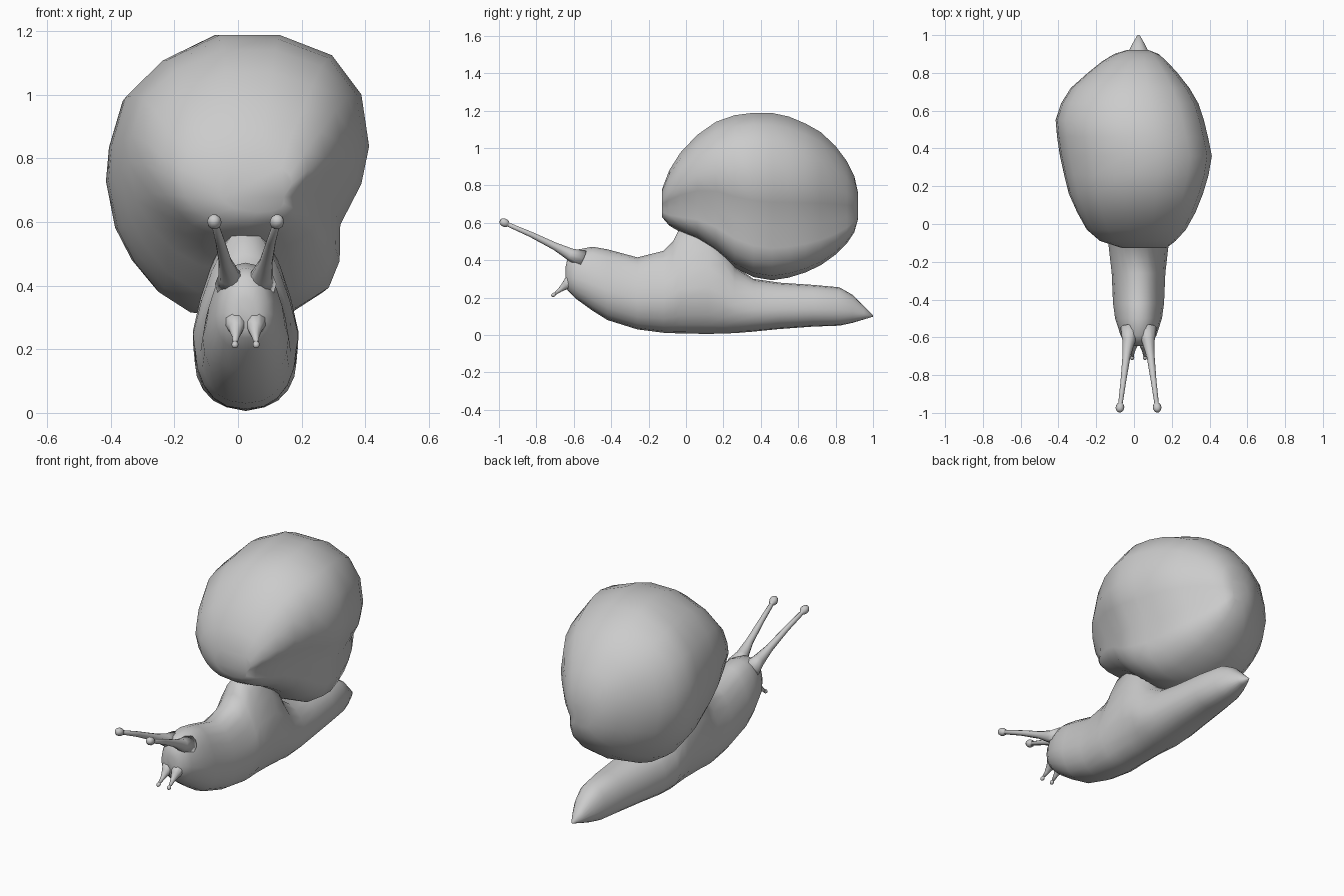
import bpy, bmesh, math
from mathutils import Vector

CX = 0.024  # the animal's midline

mat = bpy.data.materials.new("plain grey")
mat.diffuse_color = (0.6, 0.6, 0.6, 1)


def finish(name, bm):
    """Turn a bmesh into a smooth-shaded object."""
    bmesh.ops.recalc_face_normals(bm, faces=bm.faces)
    mesh = bpy.data.meshes.new(name)
    bm.to_mesh(mesh)
    bm.free()
    mesh.materials.append(mat)
    mesh.polygons.foreach_set("use_smooth", [True] * len(mesh.polygons))
    ob = bpy.data.objects.new(name, mesh)
    bpy.context.collection.objects.link(ob)
    return ob


def loft(name, rings):
    """Skin a list of closed rings and cap both ends."""
    bm = bmesh.new()
    rows = [[bm.verts.new(p) for p in ring] for ring in rings]
    n = len(rows[0])
    for a, b in zip(rows, rows[1:]):
        for i in range(n):
            j = (i + 1) % n
            bm.faces.new((a[i], a[j], b[j], b[i]))
    bm.faces.new(rows[0])
    bm.faces.new(rows[-1])
    return finish(name, bm)


# Body: y, bottom, top, half width, narrowing of the upper half
BODY = [
    (-0.645, 0.26, 0.36, 0.035, 0.0), (-0.63, 0.235, 0.425, 0.07, 0.0),
    (-0.59, 0.195, 0.455, 0.095, 0.05), (-0.50, 0.13, 0.472, 0.124, 0.1),
    (-0.42, 0.08, 0.458, 0.135, 0.15), (-0.26, 0.03, 0.415, 0.142, 0.1),
    (-0.12, 0.012, 0.45, 0.158, 0.2), (-0.07, 0.01, 0.50, 0.162, 0.3),
    (-0.03, 0.008, 0.58, 0.165, 0.38), (0.12, 0.006, 0.60, 0.166, 0.35),
    (0.20, 0.008, 0.50, 0.165, 0.25), (0.26, 0.01, 0.37, 0.16, 0.1),
    (0.36, 0.018, 0.30, 0.15, 0.0), (0.50, 0.032, 0.28, 0.135, 0.0),
    (0.68, 0.045, 0.268, 0.115, 0.0), (0.82, 0.05, 0.255, 0.09, 0.0),
    (0.89, 0.065, 0.215, 0.065, 0.0), (0.95, 0.083, 0.155, 0.035, 0.0),
    (1.0, 0.098, 0.106, 0.006, 0.0),
]
rings = []
for y, lo, hi, w, pinch in BODY:
    ring = []
    mid = lo + 0.42 * (hi - lo)
    for i in range(20):
        a = math.tau * i / 20
        c, s = math.cos(a), math.sin(a)
        x = w * math.copysign(abs(c) ** 0.85, c)
        if s > 0:
            x *= 1 - pinch * s
        ring.append((CX + x, y, mid + s * ((hi - mid) if s > 0 else (mid - lo))))
    rings.append(ring)
loft("body", rings)

# Shell: one outline fitted to a changing box along y
OUTLINE = [
    (-0.07, 1.185), (0.12, 1.185), (0.29, 1.12), (0.385, 0.995), (0.41, 0.83),
    (0.385, 0.71), (0.317, 0.58), (0.315, 0.465), (0.28, 0.38), (0.18, 0.318),
    (0.02, 0.295), (-0.15, 0.318), (-0.25, 0.38), (-0.33, 0.475),
    (-0.385, 0.58), (-0.415, 0.73), (-0.405, 0.84), (-0.36, 0.99), (-0.24, 1.105),
]
# y, left, right, bottom, top
SHELL = [
    (-0.128, -0.06, 0.17, 0.63, 0.78), (-0.09, -0.18, 0.22, 0.585, 0.88),
    (-0.03, -0.25, 0.275, 0.55, 0.975), (0.06, -0.30, 0.325, 0.51, 1.07),
    (0.16, -0.345, 0.365, 0.445, 1.14), (0.26, -0.37, 0.395, 0.36, 1.175),
    (0.36, -0.392, 0.412, 0.31, 1.188), (0.46, -0.407, 0.392, 0.293, 1.187),
    (0.55, -0.415, 0.37, 0.307, 1.168), (0.64, -0.385, 0.34, 0.335, 1.13),
    (0.72, -0.335, 0.293, 0.373, 1.085), (0.80, -0.245, 0.23, 0.43, 1.01),
    (0.86, -0.17, 0.175, 0.49, 0.93), (0.90, -0.105, 0.13, 0.55, 0.85),
    (0.92, -0.04, 0.08, 0.62, 0.76),
]
rings = []
for y, x0, x1, z0, z1 in SHELL:
    rings.append([(x0 + (px + 0.415) / 0.825 * (x1 - x0), y,
                   z0 + (pz - 0.295) / 0.89 * (z1 - z0)) for px, pz in OUTLINE])
loft("shell", rings)


def feeler(name, path, tip):
    """Tapered stalk along (point, radius) pairs, ending in a rounded knob."""
    pts = [(Vector(p), r) for p, r in path]
    d = (pts[-1][0] - pts[0][0]).normalized()
    end = pts[-1][0]
    for k in range(1, 7):
        a = math.pi * k / 7
        pts.append((end + d * tip * 1.25 * (1 - math.cos(a)), tip * math.sin(a)))
    side = d.cross(Vector((0, 0, 1))).normalized()
    up = side.cross(d)
    loft(name, [[p + r * (math.cos(math.tau * i / 10) * side +
                          math.sin(math.tau * i / 10) * up) for i in range(10)]
                for p, r in pts])


# Long eye stalks and short lower feelers, mirrored about the midline
for s, label in ((-1, "left"), (1, "right")):
    feeler(label + "_eye_stalk", [
        ((CX + s * 0.045, -0.555, 0.405), 0.052),
        ((CX + s * 0.052, -0.62, 0.432), 0.034),
        ((CX + s * 0.064, -0.70, 0.474), 0.021),
        ((CX + s * 0.080, -0.83, 0.538), 0.015),
        ((CX + s * 0.095, -0.945, 0.588), 0.012)], 0.023)
    feeler(label + "_lower_feeler", [
        ((CX + s * 0.030, -0.60, 0.295), 0.05),
        ((CX + s * 0.030, -0.645, 0.265), 0.024),
        ((CX + s * 0.031, -0.675, 0.24), 0.012),
        ((CX + s * 0.033, -0.697, 0.223), 0.008)], 0.011)
